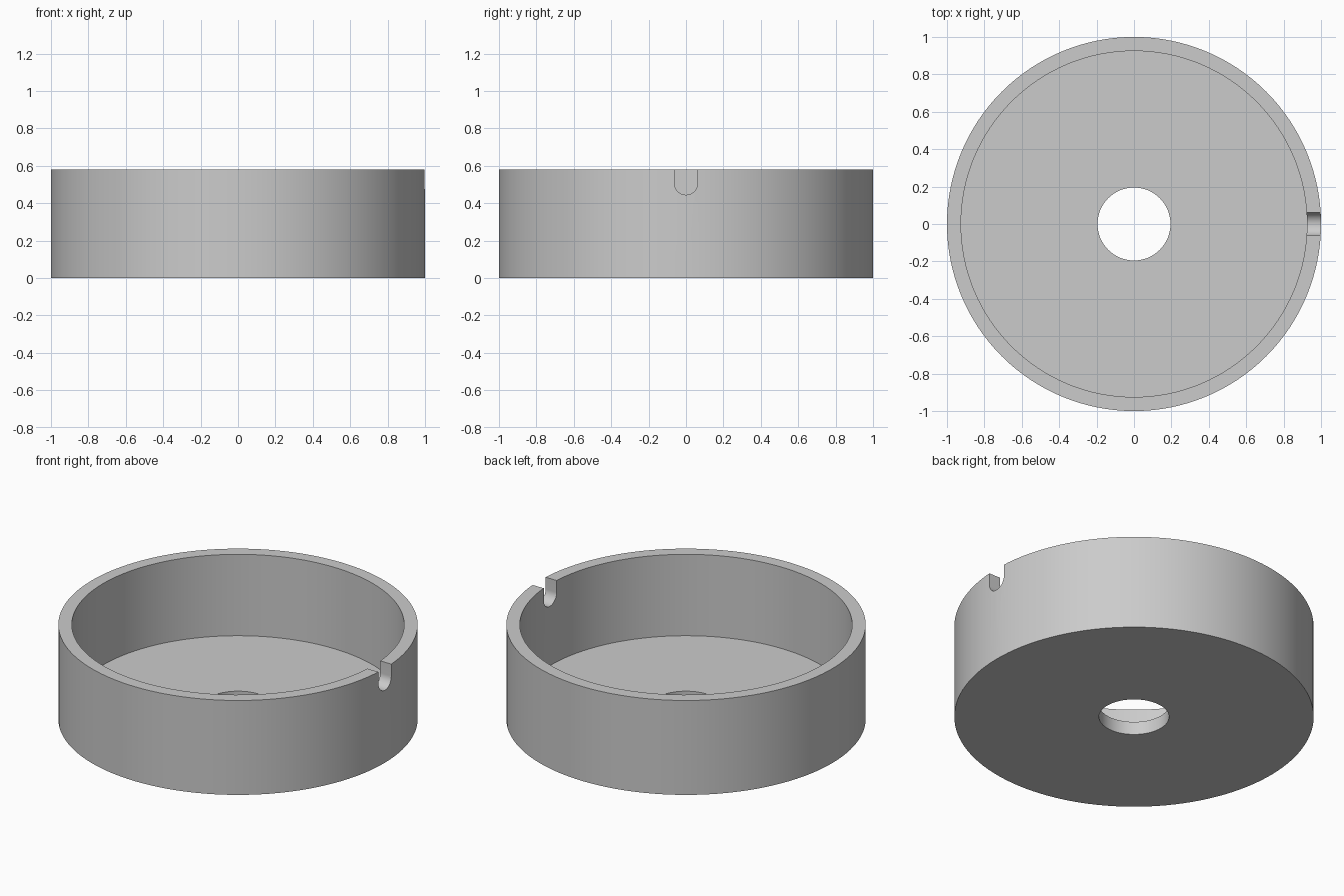
import bpy
import math

cube = bpy.data.objects.get("Cube")
if cube:
    bpy.data.objects.remove(cube, do_unlink=True)

HEIGHT, FLOOR = 0.58, 0.08
OUTER, INNER, HOLE = 1.0, 0.925, 0.195
NOTCH_RADIUS, NOTCH_Z = 0.0625, 0.507

grey = bpy.data.materials.new("plain_grey")
grey.use_nodes = True
colour = (0.6, 0.6, 0.6, 1)
grey.diffuse_color = colour
grey.node_tree.nodes["Principled BSDF"].inputs["Base Color"].default_value = colour


def cylinder(name, radius, bottom, top, sides=128):
    bpy.ops.mesh.primitive_cylinder_add(
        vertices=sides, radius=radius, depth=top - bottom,
        location=(0, 0, (bottom + top) / 2))
    obj = bpy.context.object
    obj.name = name
    obj.data.materials.append(grey)
    return obj


def cut(target, cutter):
    mod = target.modifiers.new(cutter.name, 'BOOLEAN')
    mod.operation = 'DIFFERENCE'
    mod.solver = 'EXACT'
    mod.object = cutter
    bpy.context.view_layer.objects.active = target
    bpy.ops.object.modifier_apply(modifier=mod.name)
    bpy.data.objects.remove(cutter, do_unlink=True)


# Round tray with a hollow inside and a central hole
tray = cylinder("round_tray", OUTER, 0, HEIGHT)
cut(tray, cylinder("hollow_cutter", INNER, FLOOR, HEIGHT + 0.2))
cut(tray, cylinder("hole_cutter", HOLE, -0.2, FLOOR + 0.2, 64))

# U-shaped notch through the left wall, extruded along x
arc = [math.pi + math.pi * i / 24 for i in range(25)]
outline = [(NOTCH_RADIUS * math.cos(a), NOTCH_Z + NOTCH_RADIUS * math.sin(a)) for a in arc]
outline += [(NOTCH_RADIUS, HEIGHT + 0.1), (-NOTCH_RADIUS, HEIGHT + 0.1)]
n = len(outline)
verts = [(x, y, z) for x in (0.8, 1.1) for y, z in outline]
faces = [tuple(reversed(range(n))), tuple(range(n, 2 * n))]
faces += [(i, (i + 1) % n, (i + 1) % n + n, i + n) for i in range(n)]
mesh = bpy.data.meshes.new("notch_cutter")
mesh.from_pydata(verts, [], faces)
mesh.materials.append(grey)
notch = bpy.data.objects.new("notch_cutter", mesh)
bpy.context.collection.objects.link(notch)
cut(tray, notch)

# Smooth walls with crisp rims
bpy.ops.object.select_all(action='DESELECT')
tray.select_set(True)
bpy.context.view_layer.objects.active = tray
bpy.ops.object.shade_smooth_by_angle(angle=math.radians(30))
